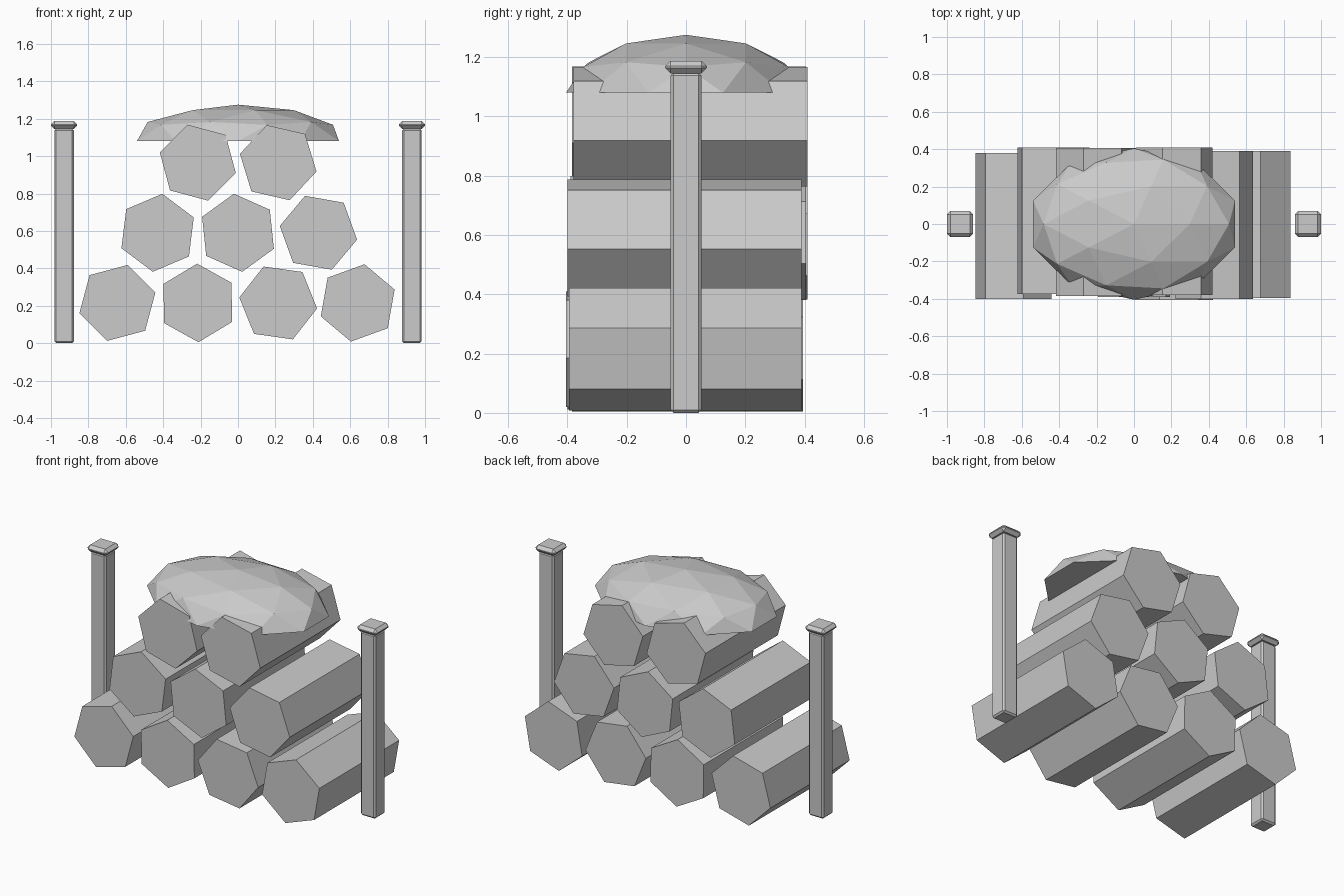
import bpy, bmesh
from math import radians
from mathutils import Matrix

if "Cube" in bpy.data.objects:
    bpy.data.objects.remove(bpy.data.objects["Cube"], do_unlink=True)

GREY = (0.6, 0.6, 0.6, 1)
grey = bpy.data.materials.new("plain_grey")
grey.use_nodes = True
grey.diffuse_color = GREY
grey.node_tree.nodes["Principled BSDF"].inputs["Base Color"].default_value = GREY


def finish(name, bm):
    mesh = bpy.data.meshes.new(name)
    bm.normal_update()
    bm.to_mesh(mesh)
    bm.free()
    mesh.materials.append(grey)
    obj = bpy.data.objects.new(name, mesh)
    bpy.context.collection.objects.link(obj)
    return obj


def prism(bm, x, z, radius, turn, y0, y1):
    """Six-sided prism lying along y, turned about its axis."""
    place = (Matrix.Translation((x, (y0 + y1) / 2, z))
             @ Matrix.Rotation(radians(-turn), 4, "Y")
             @ Matrix.Rotation(radians(90), 4, "X"))
    bmesh.ops.create_cone(bm, cap_ends=True, segments=6, radius1=radius,
                          radius2=radius, depth=y1 - y0, matrix=place)


def log(name, x, z, turn, y0, y1):
    bm = bmesh.new()
    # turn is measured from a corner pointing along +x
    prism(bm, x, z, 0.21, turn, y0, y1)
    return finish(name, bm)


def chamfered_box(name, x, half, z0, z1, bevel):
    bm = bmesh.new()
    place = (Matrix.Translation((x, 0, (z0 + z1) / 2))
             @ Matrix.Diagonal((2 * half, 2 * half, z1 - z0, 1)))
    bmesh.ops.create_cube(bm, size=1, matrix=place)
    bmesh.ops.bevel(bm, geom=bm.edges[:], offset=bevel, segments=1,
                    affect="EDGES", profile=0.5)
    return finish(name, bm)


# Stacked logs: height, then (x, turn, front, back) for each log
rows = {
    "bottom": (0.215, [(-0.645, 45, -0.40, 0.38), (-0.215, 1, -0.385, 0.395),
                       (0.215, 22, -0.405, 0.385), (0.64, -10, -0.395, 0.39)]),
    "middle": (0.59, [(-0.43, -7, -0.375, 0.41), (0, 6, -0.39, 0.405),
                      (0.43, 20, -0.40, 0.39)]),
    "top": (0.965, [(-0.215, 15, -0.385, 0.405), (0.215, 17, -0.38, 0.41)]),
}
for row, (z, logs) in rows.items():
    for i, (x, turn, y0, y1) in enumerate(logs, 1):
        log(f"{row}_log_{i}", x, z, turn, y0, y1)

# Faceted snow cap: upper half of an icosphere, closed underneath
bm = bmesh.new()
bmesh.ops.create_icosphere(bm, subdivisions=2, radius=1)
bmesh.ops.delete(bm, geom=[v for v in bm.verts if v.co.z < -0.01], context="VERTS")
bmesh.ops.holes_fill(bm, edges=[e for e in bm.edges if e.is_boundary], sides=0)
bmesh.ops.recalc_face_normals(bm, faces=bm.faces[:])
bmesh.ops.transform(bm, verts=bm.verts[:], matrix=Matrix.Translation((0, 0, 1.08))
                    @ Matrix.Diagonal((0.568, 0.405, 0.195, 1)))
finish("snow_cap", bm)

# Side posts with chamfered caps
for side, x in (("left", 0.93), ("right", -0.93)):
    chamfered_box(f"{side}_post", x, 0.052, 0, 1.147, 0.01)
    chamfered_box(f"{side}_post_cap", x, 0.07, 1.145, 1.187, 0.018)
